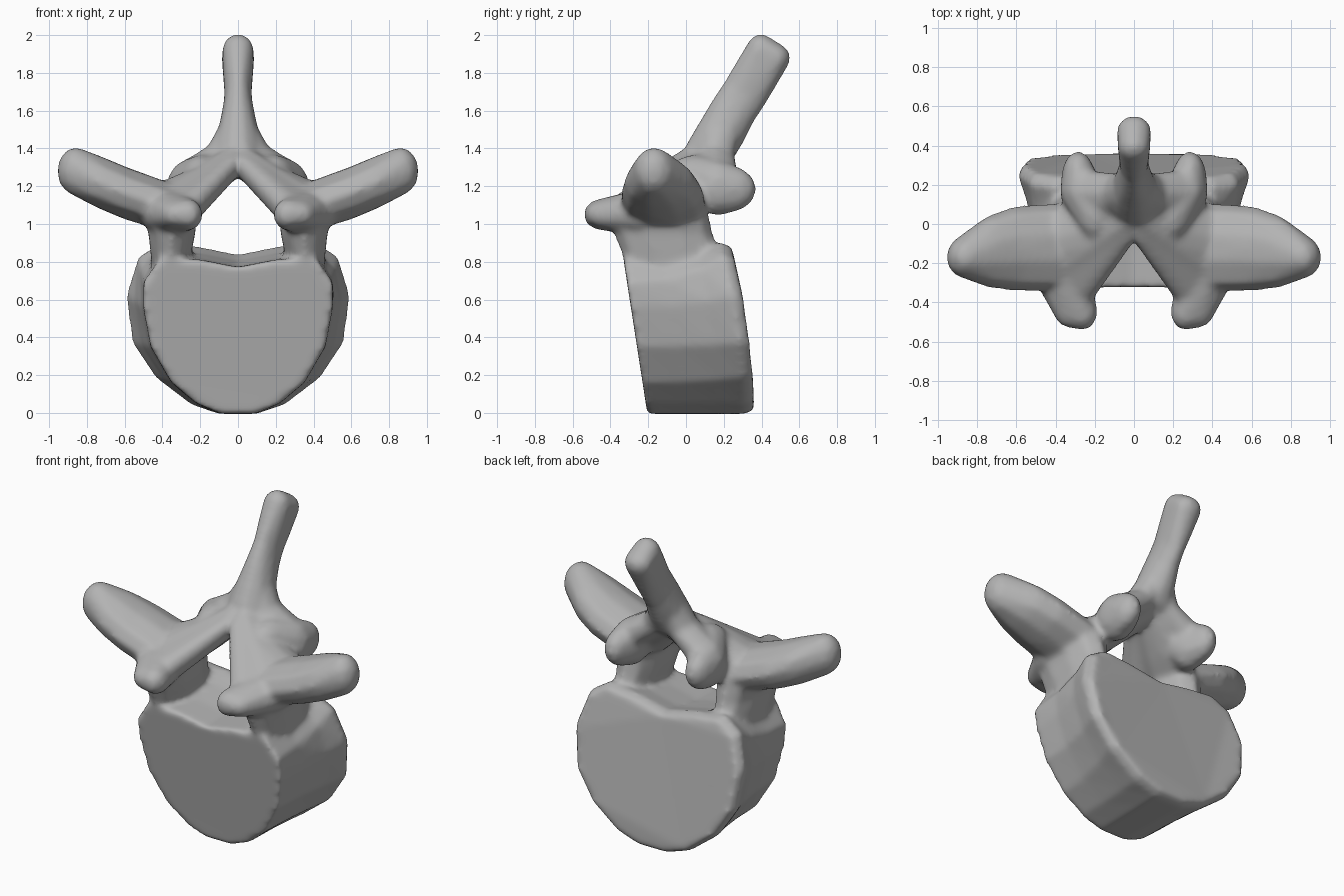
import bpy, bmesh
from mathutils import Vector

cube = bpy.data.objects.get("Cube")
if cube:
    bpy.data.objects.remove(cube)

bone = bpy.data.materials.new("bone_grey")
bone.use_nodes = True
GREY = (0.45, 0.45, 0.45, 1)
bone.diffuse_color = GREY
bone.node_tree.nodes["Principled BSDF"].inputs["Base Color"].default_value = GREY

# Unit ball points, reused for every ellipsoid
ball = bmesh.new()
bmesh.ops.create_icosphere(ball, subdivisions=2, radius=1)
BALL = [v.co.copy() for v in ball.verts]
ball.free()

bm = bmesh.new()


def hull(*blobs, sides=(1, -1)):
    """Convex solid wrapped around (centre, radii) ellipsoids, on each side."""
    for sx in sides:
        part = bmesh.new()
        for centre, radii in blobs:
            for p in BALL:
                x, y, z = (c + r * k for c, r, k in zip(centre, radii, p))
                part.verts.new((x * sx, y, z))
        bmesh.ops.convex_hull(part, input=part.verts[:])
        bmesh.ops.delete(part, geom=[v for v in part.verts if not v.link_faces],
                         context="VERTS")
        bmesh.ops.recalc_face_normals(part, faces=part.faces[:])
        tmp = bpy.data.meshes.new("part")
        part.to_mesh(tmp)
        part.free()
        bm.from_mesh(tmp)
        bpy.data.meshes.remove(tmp)


def limb(*blobs, sides=(1, -1)):
    """Chain of hulls along a path."""
    for pair in zip(blobs, blobs[1:]):
        hull(*pair, sides=sides)


# Body: half outlines (x, z) of the front and back plates, lofted along y
FRONT = [(0, .77), (.2, .81), (.41, .82), (.50, .69), (.50, .56), (.46, .35),
         (.35, .16), (.22, .05), (.09, -.005)]
BACK = [(0, .84), (.2, .88), (.41, .905), (.53, .83), (.595, .62), (.56, .37),
        (.44, .19), (.25, .045), (.10, -.005)]
rings = []
for y, t, s in [(-.205, 0, 1), (.0, .12, 1), (.18, .5, 1), (.31, 1, 1), (.36, 1, .95)]:
    half = [Vector(a).lerp(Vector(b), t) for a, b in zip(FRONT, BACK)]
    ring = []
    for p in half + [Vector((-p.x, p.y)) for p in half[:0:-1]]:
        z = .43 + (p.y - .43) * s
        lean = .155 * max(z, 0) ** (1 + t)
        ring.append(bm.verts.new((p.x * s, y - lean, z)))
    rings.append(ring)
body_faces = [bm.faces.new(rings[0]), bm.faces.new(rings[-1])]
for a, b in zip(rings, rings[1:]):
    for i in range(len(a)):
        j = (i + 1) % len(a)
        body_faces.append(bm.faces.new((a[i], a[j], b[j], b[i])))
bmesh.ops.recalc_face_normals(bm, faces=body_faces)

# Pedicles joining the body to the arch
limb(((.36, -.06, .78), (.10, .26, .10)),
     ((.35, -.12, .95), (.13, .265, .08)),
     ((.36, -.13, 1.07), (.15, .25, .12)))
# Transverse processes
limb(((.38, -.12, 1.09), (.14, .23, .13)),
     ((.60, -.125, 1.165), (.10, .22, .14)),
     ((.73, -.14, 1.22), (.10, .19, .14)),
     ((.86, -.17, 1.28), (.10, .11, .13)))
# Upper joint processes, pointing forward with blunt ends
hull(((.37, -.24, 1.06), (.15, .14, .125)),
     ((.26, -.45, 1.05), (.075, .095, .085)),
     ((.34, -.43, 1.05), (.075, .10, .075)))
# Arch plates, rising to the midline
limb(((.33, -.10, 1.11), (.12, .22, .12)),
     ((.20, -.02, 1.20), (.10, .20, .11)),
     ((.03, .07, 1.33), (.07, .14, .09)))
# Sheets from the midline ridge to the upper joints and transverse roots
hull(((.03, .01, 1.315), (.06, .12, .07)),
     ((.28, -.32, 1.07), (.085, .12, .085)),
     ((.40, -.08, 1.12), (.10, .17, .10)))
# Lower joint processes, pointing back
limb(((.19, .05, 1.27), (.10, .14, .10)),
     ((.27, .17, 1.19), (.11, .14, .15)),
     ((.285, .25, 1.185), (.085, .125, .12)))
# Webs between the spine and the lower joints
limb(((0, .20, 1.54), (.08, .10, .08)),
     ((.09, .15, 1.36), (.09, .11, .08)),
     ((.25, .16, 1.25), (.10, .12, .09)))
# Spinous process, ending in a slanted blunt tip
limb(((0, .13, 1.39), (.13, .14, .10)),
     ((0, .19, 1.49), (.11, .135, .12)),
     ((0, .25, 1.60), (.085, .13, .12)),
     ((0, .31, 1.69), (.075, .13, .12)), sides=(1,))
hull(((0, .31, 1.69), (.075, .13, .12)),
     ((0, .395, 1.925), (.085, .075, .085)),
     ((0, .48, 1.88), (.09, .075, .075)), sides=(1,))

mesh = bpy.data.meshes.new("vertebra")
bm.to_mesh(mesh)
bm.free()
mesh.materials.append(bone)
vertebra = bpy.data.objects.new("vertebra", mesh)
bpy.context.collection.objects.link(vertebra)

# Fuse the parts into one skin and soften the joins
fuse = vertebra.modifiers.new("fuse", "REMESH")
fuse.mode = "VOXEL"
fuse.voxel_size = .016
fuse.use_smooth_shade = True
soft = vertebra.modifiers.new("soften", "SMOOTH")
soft.factor = .5
soft.iterations = 12
